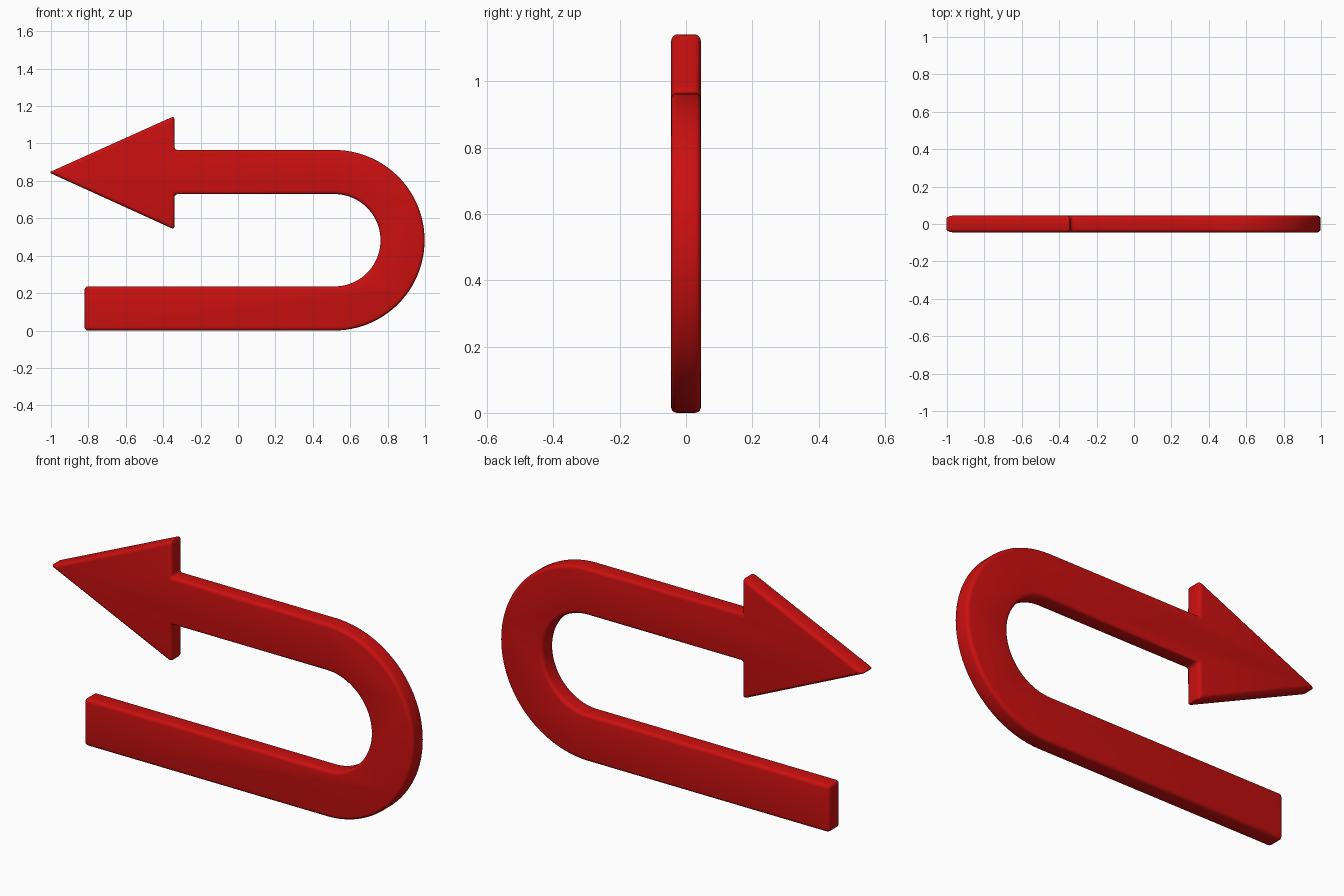
import bpy, bmesh, math

if "Cube" in bpy.data.objects:
    bpy.data.objects.remove(bpy.data.objects["Cube"])

HALF = 0.045          # half thickness
CX, CZ = 0.515, 0.4825  # centre of the bend
R_OUT, R_IN = 0.4825, 0.247
STEPS = 48


def arc(radius, start, end):
    """Points on the bend from start to end angle (degrees)."""
    return [(CX + radius * math.cos(a), CZ + radius * math.sin(a))
            for a in (math.radians(start + (end - start) * i / STEPS)
                      for i in range(STEPS + 1))]


# Outline: tail, outer bend, arrowhead, inner bend
top, under = CZ + R_OUT, CZ + R_IN
profile = [(-0.82, CZ - R_IN), (-0.82, 0.0)]
profile += arc(R_OUT, -90, 90)
profile += [(-0.34, top), (-0.34, 1.147), (-1.011, 0.845), (-0.34, 0.54), (-0.34, under)]
profile += arc(R_IN, 90, -90)

# Extrude the outline through the thickness
bm = bmesh.new()
face = bm.faces.new([bm.verts.new((x, -HALF, z)) for x, z in profile])
out = bmesh.ops.extrude_face_region(bm, geom=[face], use_keep_orig=True)
for v in out["geom"]:
    if isinstance(v, bmesh.types.BMVert):
        v.co.y = HALF
bmesh.ops.recalc_face_normals(bm, faces=bm.faces)
mesh = bpy.data.meshes.new("u_turn_arrow")
bm.to_mesh(mesh)
bm.free()
arrow = bpy.data.objects.new("u_turn_arrow", mesh)
bpy.context.collection.objects.link(arrow)

# Red paint
red = bpy.data.materials.new("red")
red.diffuse_color = (0.6, 0.005, 0.005, 1.0)
red.use_nodes = True
red.node_tree.nodes["Principled BSDF"].inputs["Base Color"].default_value = red.diffuse_color
mesh.materials.append(red)

# Rounded edges
bevel = arrow.modifiers.new("rounded_edges", "BEVEL")
bevel.width = 0.018
bevel.segments = 4
bevel.limit_method = "ANGLE"
bevel.angle_limit = math.radians(30)
bevel.harden_normals = False

bpy.context.view_layer.objects.active = arrow
arrow.select_set(True)
bpy.ops.object.modifier_apply(modifier=bevel.name)
bpy.ops.object.shade_smooth_by_angle(angle=math.radians(30))
